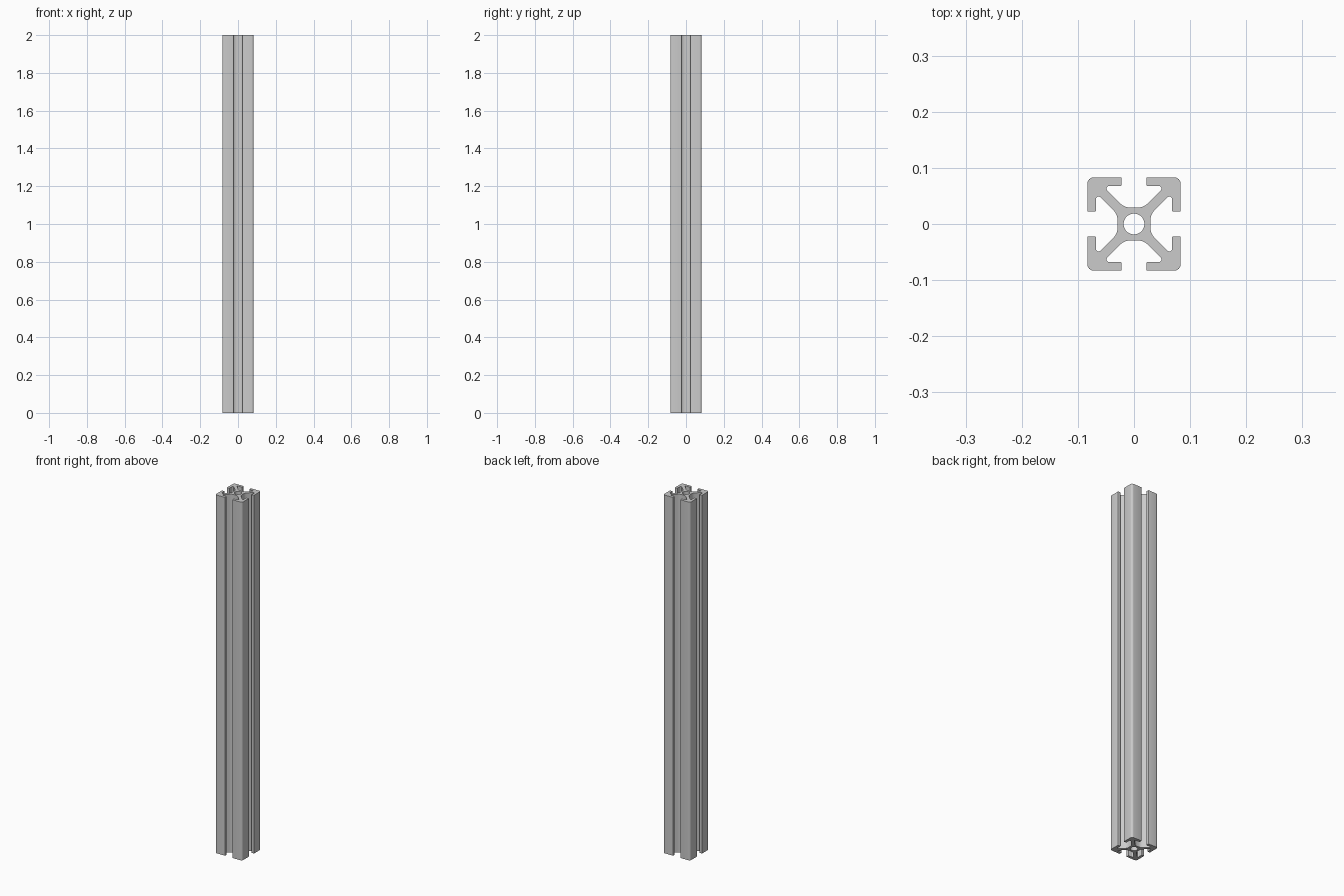
import bpy, bmesh, math
from mathutils import Vector, Matrix

if "Cube" in bpy.data.objects:
    bpy.data.objects.remove(bpy.data.objects["Cube"])

LENGTH = 2.0
BORE = 0.0185

# Half of one slotted side, from the slot floor outward: x, y, fillet radius
HALF = [(0.017, 0.029, 0.029),    # core meets diagonal web
        (0.056, 0.068, 0.005),    # undercut pocket tip
        (0.022, 0.068, 0.0015),   # lip, inner edge
        (0.022, 0.083, 0.0015)]   # lip, outer edge
CORNER = (-0.083, 0.083, 0.011)


def fillet(prev, p, nxt, r, steps):
    """Round the corner p with an arc of radius r."""
    u, v = (prev - p).normalized(), (nxt - p).normalized()
    half = u.angle(v) / 2
    t = r / math.tan(half)
    c = p + (u + v).normalized() * (r / math.sin(half))
    a, b = (p + u * t - c).normalized(), (p + v * t - c).normalized()
    return [c + a.slerp(b, i / steps) * r for i in range(steps + 1)]


def outline():
    side = [CORNER] + [(-x, y, r) for x, y, r in reversed(HALF)] + HALF
    pts = []
    for k in range(4):
        turn = Matrix.Rotation(-k * math.pi / 2, 2)
        pts += [(turn @ Vector((x, y)), r) for x, y, r in side]
    path = []
    for i, (p, r) in enumerate(pts):
        steps = 3 if r < 0.002 else 8
        path += fillet(pts[i - 1][0], p, pts[(i + 1) % len(pts)][0], r, steps)
    return path


def add_loop(bm, path):
    vs = [bm.verts.new((p[0], p[1], 0)) for p in path]
    return [bm.edges.new((vs[i - 1], vs[i])) for i in range(len(vs))]


# Cross-section with central bore, extruded along the height
bm = bmesh.new()
edges = add_loop(bm, outline())
edges += add_loop(bm, [(BORE * math.cos(a), BORE * math.sin(a))
                       for a in (i * math.tau / 40 for i in range(40))])
bmesh.ops.triangle_fill(bm, edges=edges, use_beauty=True, normal=(0, 0, 1))
ext = bmesh.ops.extrude_face_region(bm, geom=bm.faces[:])
top = [g for g in ext["geom"] if isinstance(g, bmesh.types.BMVert)]
bmesh.ops.translate(bm, verts=top, vec=(0, 0, LENGTH))
bmesh.ops.recalc_face_normals(bm, faces=bm.faces[:])
mesh = bpy.data.meshes.new("slotted_rail")
bm.to_mesh(mesh)
bm.free()

rail = bpy.data.objects.new("slotted_rail", mesh)
bpy.context.collection.objects.link(rail)

# Plain aluminium grey
mat = bpy.data.materials.new("aluminium_grey")
mat.use_nodes = True
grey = (0.6, 0.6, 0.6, 1)
mat.diffuse_color = grey
mat.node_tree.nodes["Principled BSDF"].inputs["Base Color"].default_value = grey
mesh.materials.append(mat)

# Smooth fillets, crisp edges
bpy.ops.object.select_all(action='DESELECT')
rail.select_set(True)
bpy.context.view_layer.objects.active = rail
bpy.ops.object.shade_smooth_by_angle(angle=math.radians(31))
